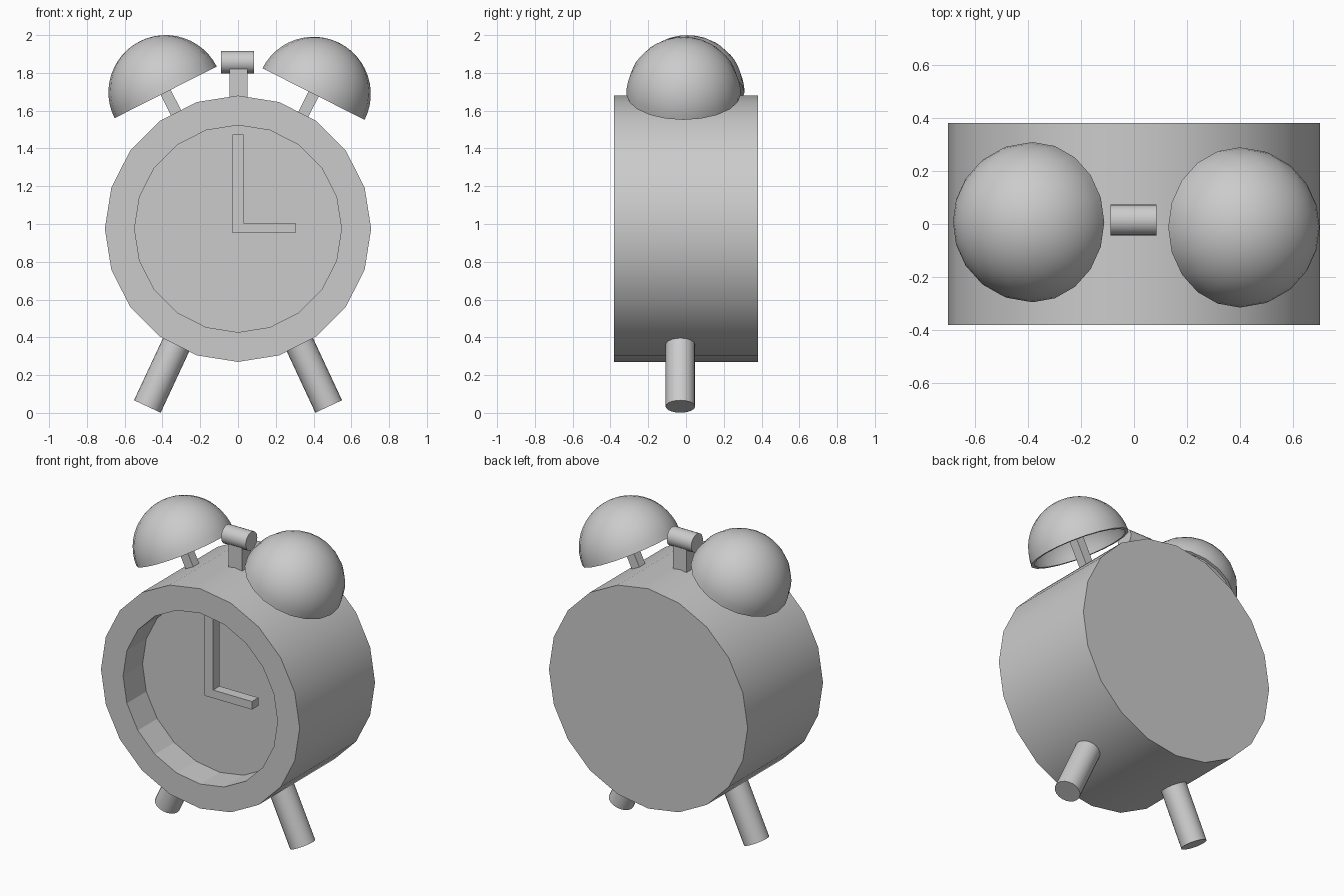
import bpy, bmesh
from math import radians, sin, cos, pi
from mathutils import Matrix, Vector

if "Cube" in bpy.data.objects:
    bpy.data.objects.remove(bpy.data.objects["Cube"])


def finish(name, bm, loc=(0, 0, 0), rot=(0, 0, 0), smooth=True):
    bmesh.ops.remove_doubles(bm, verts=bm.verts, dist=1e-5)
    bmesh.ops.recalc_face_normals(bm, faces=bm.faces)
    me = bpy.data.meshes.new(name)
    bm.to_mesh(me)
    bm.free()
    ob = bpy.data.objects.new(name, me)
    bpy.context.collection.objects.link(ob)
    ob.location = loc
    ob.rotation_euler = rot
    if smooth:
        bpy.ops.object.select_all(action='DESELECT')
        ob.select_set(True)
        bpy.context.view_layer.objects.active = ob
        bpy.ops.object.shade_smooth_by_angle(angle=radians(30))
    return ob


def lathe(name, profile, sides, loc, rot):
    """Revolve (radius, z) points about z; open ends get flat caps."""
    bm = bmesh.new()
    rings = [[bm.verts.new((r * sin(2 * pi * i / sides), r * cos(2 * pi * i / sides), z))
              for i in range(sides)] for r, z in profile]
    for a, b in zip(rings, rings[1:]):
        for i in range(sides):
            j = (i + 1) % sides
            bm.faces.new((a[i], a[j], b[j], b[i]))
    for ring, (r, z) in ((rings[0], profile[0]), (rings[-1], profile[-1])):
        if r > 1e-4:
            bm.faces.new(ring)
    return finish(name, bm, loc, rot)


def box(name, size, loc, rot=(0, 0, 0)):
    bm = bmesh.new()
    bmesh.ops.create_cube(bm, size=1, matrix=Matrix.Diagonal((*size, 1)))
    return finish(name, bm, loc, rot, smooth=False)


# Drum body with a recessed dial
body = lathe("clock_body", [(0.705, -0.382), (0.705, 0.382), (0.548, 0.382), (0.548, 0.185)],
             20, (0, 0, 0.975), (radians(90), 0, 0))
for p in body.data.polygons:
    if Vector(p.center).xy.length < 0.6:
        p.use_smooth = False

# L-shaped pair of hands
bm = bmesh.new()
outline = [(-0.03, 0.953), (0.305, 0.953), (0.305, 1.005), (0.03, 1.005), (0.03, 1.475), (-0.03, 1.475)]
face = bm.faces.new([bm.verts.new((x, -0.295, z)) for x, z in outline])
ext = bmesh.ops.extrude_face_region(bm, geom=[face], use_keep_orig=True)
bmesh.ops.translate(bm, vec=(0, 0.065, 0), verts=[v for v in ext["geom"] if isinstance(v, bmesh.types.BMVert)])
finish("clock_hands", bm, smooth=False)

# Splayed legs
for side, s in (("left", -1), ("right", 1)):
    lathe(side + "_leg", [(0.078, 0), (0.078, 0.45)], 20,
          (s * 0.48, -0.03, 0.034), (0, radians(-25 * s), 0))

# Bells (thin hemispherical shells) on tilted square stems
R, T, N = 0.303, 0.02, 12
arc = [(sin(pi / 2 * i / N), cos(pi / 2 * i / N)) for i in range(N + 1)]
shell = [(R * r, R * z) for r, z in arc] + [((R - T) * r, (R - T) * z) for r, z in reversed(arc)]
for side, s, centre in (("left", -1, Vector((-0.383, 0.007, 1.697))),
                        ("right", 1, Vector((0.40, -0.013, 1.688)))):
    tilt = radians(26.8 * s)
    lathe(side + "_bell", shell, 20, centre, (0, tilt, 0))
    axis = Vector((sin(tilt), 0, cos(tilt)))
    box(side + "_bell_stem", (0.06, 0.06, 0.48), centre + axis * 0.05, (0, tilt, 0))

# Striker between the bells
box("striker_post", (0.095, 0.09, 0.24), (0.002, 0.015, 1.71))
lathe("striker_head", [(0.059, -0.087), (0.059, 0.087)], 20, (-0.002, 0.015, 1.857), (0, radians(90), 0))
